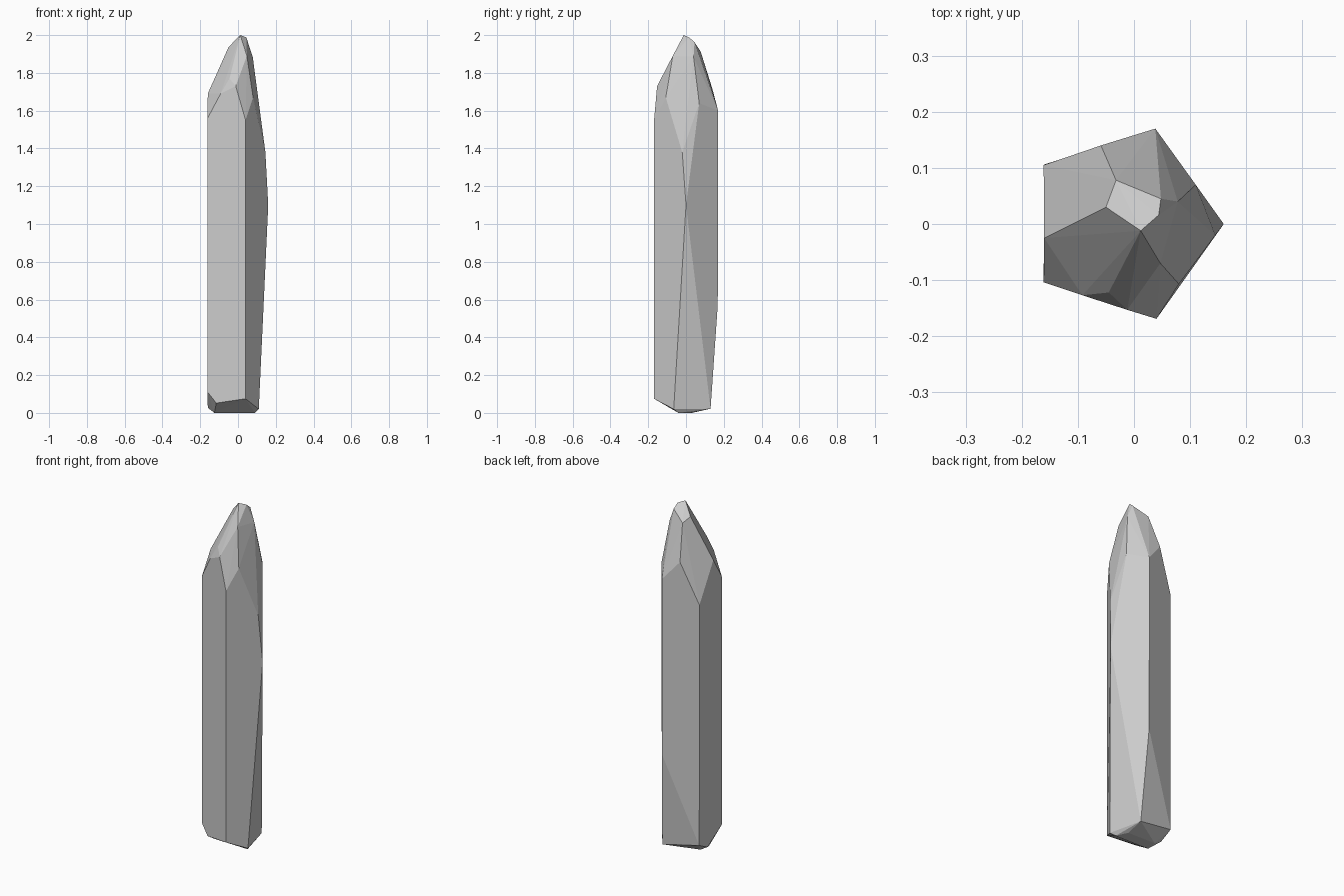
import bpy, bmesh, math

# Faceted crystal: five-sided shaft, chipped base and faceted tip, joined as one convex gem
shaft = [
    (0.16, 0, 1.1),                                   # ridge that leans in above and below
    (0.038, 0.17, 1.6), (0.038, 0.168, 0.57),         # back right edge
    (-0.161, 0.105, 1.475), (-0.16, 0.106, 0.065),    # back left edge
    (-0.161, -0.104, 1.56), (-0.161, -0.104, 0.11),   # front left edge
    (0.04, -0.169, 1.55), (0.04, -0.169, 0.075),      # front right edge
]
shoulder = [
    (-0.16, -0.025, 1.69), (-0.092, -0.127, 1.69), (-0.045, -0.122, 1.77),
    (-0.012, -0.153, 1.73), (0.08, -0.107, 1.67), (0.145, -0.02, 1.38),
    (0.11, 0.07, 1.64), (-0.059, 0.14, 1.714),
]
tip = [
    (0.012, -0.012, 2.0), (0.044, 0.016, 1.988), (0.048, 0.045, 1.963),
    (-0.032, 0.078, 1.912), (-0.05, 0.03, 1.937),
    (0.047, -0.07, 1.89), (0.078, 0.04, 1.885),
]
base = [
    (0.11, -0.065, 0.02), (0.063, 0.13, 0.022), (-0.16, 0.03, 0.027),
    (-0.115, -0.118, 0.052),
    (-0.125, -0.035, 0), (-0.115, 0.03, 0), (0.09, -0.04, 0), (0.06, 0.025, 0),
]

bm = bmesh.new()
for p in shaft + shoulder + tip + base:
    bm.verts.new(p)
hull = bmesh.ops.convex_hull(bm, input=bm.verts)
loose = [v for v in bm.verts if not v.link_faces]
bmesh.ops.delete(bm, geom=loose, context='VERTS')
# Merge nearly coplanar triangles into clean facets
bmesh.ops.dissolve_limit(bm, angle_limit=math.radians(2), verts=bm.verts, edges=bm.edges)
bmesh.ops.recalc_face_normals(bm, faces=bm.faces)

mesh = bpy.data.meshes.new("crystal")
bm.to_mesh(mesh)
bm.free()
crystal = bpy.data.objects.new("crystal", mesh)
bpy.context.collection.objects.link(crystal)
